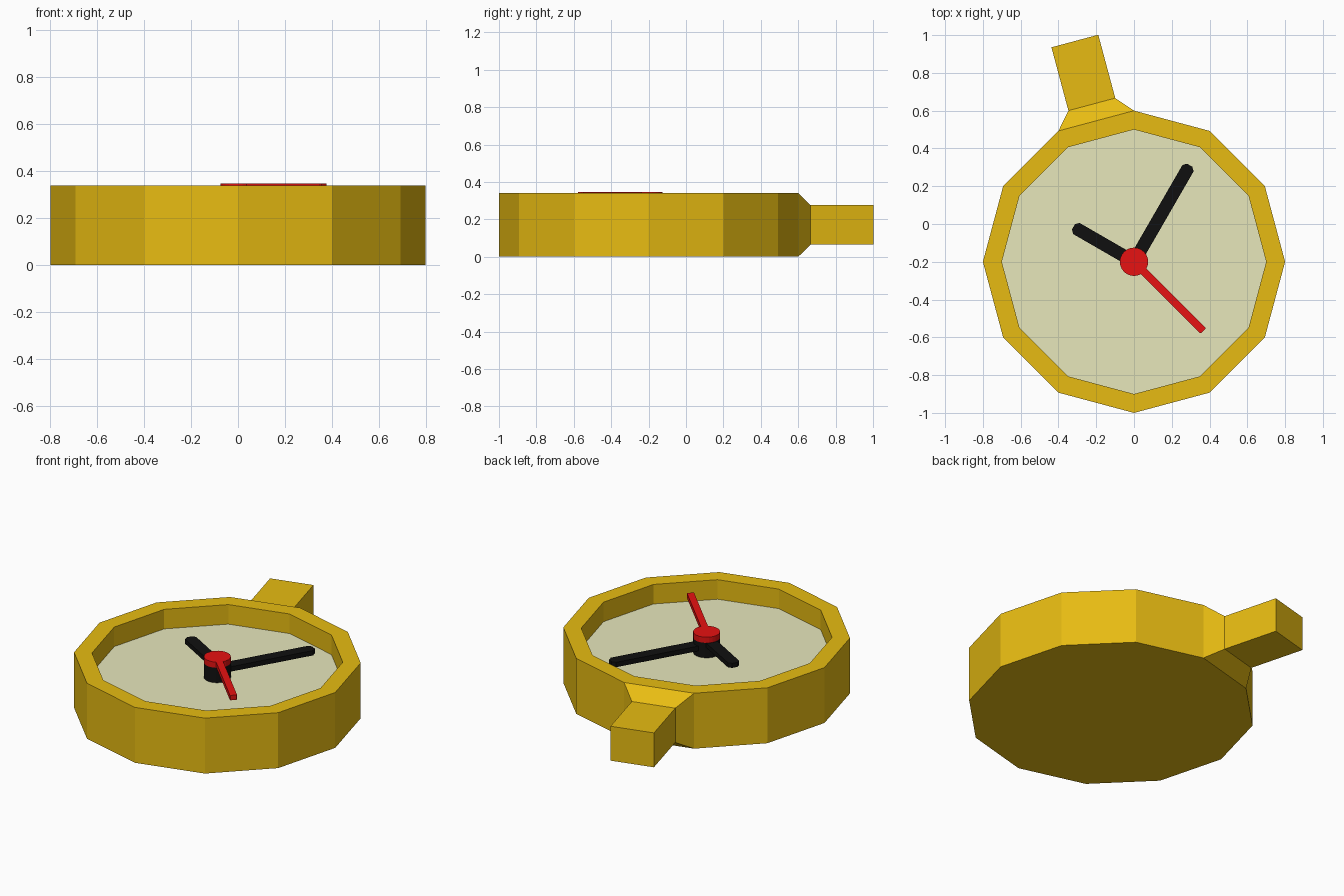
import bpy, bmesh, math
from mathutils import Matrix, Vector

cube = bpy.data.objects.get("Cube")
if cube:
    bpy.data.objects.remove(cube, do_unlink=True)

CENTRE = Vector((0, -0.2, 0))
HEIGHT, FLOOR, TOP = 0.34, 0.22, 0.347


def material(name, rgb):
    m = bpy.data.materials.new(name)
    m.use_nodes = True
    m.diffuse_color = (*rgb, 1)
    m.node_tree.nodes["Principled BSDF"].inputs["Base Color"].default_value = (*rgb, 1)
    return m


gold = material("gold", (0.8, 0.5, 0.006))
cream = material("cream", (0.8, 0.8, 0.5))
black = material("black", (0.005, 0.005, 0.005))
red = material("red", (0.8, 0.006, 0.006))


def finish(name, bm, *mats):
    bmesh.ops.recalc_face_normals(bm, faces=bm.faces)
    mesh = bpy.data.meshes.new(name)
    bm.to_mesh(mesh)
    bm.free()
    for m in mats:
        mesh.materials.append(m)
    ob = bpy.data.objects.new(name, mesh)
    ob.location = CENTRE
    bpy.context.collection.objects.link(ob)
    return ob


def extrude(bm, face, move, scale=1.0):
    """Extrude one face, shift it and scale it about its own middle."""
    new = bmesh.ops.extrude_discrete_faces(bm, faces=[face])["faces"][0]
    mid = new.calc_center_median()
    for v in new.verts:
        v.co = mid + (v.co - mid) * scale + Vector(move)
    return new


# Twelve-sided case with a sunken dial and a stem on one side
bm = bmesh.new()
bmesh.ops.create_cone(bm, cap_ends=True, segments=12, radius1=0.8, radius2=0.8,
                      depth=HEIGHT, matrix=Matrix.Translation((0, 0, HEIGHT / 2)))
bm.normal_update()
lid = max(bm.faces, key=lambda f: f.normal.z)
stem_dir = Vector((math.cos(math.radians(105)), math.sin(math.radians(105)), 0))
side = max(bm.faces, key=lambda f: f.normal.dot(stem_dir))
rim = extrude(bm, lid, (0, 0, 0), 0.7 / 0.8)
dial = extrude(bm, rim, (0, 0, FLOOR - HEIGHT))
dial.material_index = 1
neck = extrude(bm, side, stem_dir * 0.09, 0.62)
extrude(bm, neck, stem_dir * 0.347)
finish("case", bm, gold, cream)


def hub(name, z0, z1, mat):
    bm = bmesh.new()
    bmesh.ops.create_cone(bm, cap_ends=True, segments=24, radius1=0.075, radius2=0.075,
                          depth=z1 - z0, matrix=Matrix.Translation((0, 0, (z0 + z1) / 2)))
    finish(name, bm, mat)


def hand(name, angle, length, width, z0, z1, mat, tip=0.0):
    """Flat bar from the hub, with a bevelled tip."""
    w = width / 2
    outline = [(0, -w), (length - tip, -w), (length, -w + tip),
               (length, w - tip), (length - tip, w), (0, w)]
    bm = bmesh.new()
    face = bm.faces.new([bm.verts.new((x, y, z0)) for x, y in outline])
    top = bmesh.ops.extrude_face_region(bm, geom=[face])["geom"]
    for v in top:
        if isinstance(v, bmesh.types.BMVert):
            v.co.z = z1
    ob = finish(name, bm, mat)
    ob.rotation_euler.z = math.radians(angle)


# Centre post and cap
hub("centre_post", FLOOR, 0.312, black)
hub("centre_cap", 0.312, TOP, red)

# Hands
hand("minute_hand", 60, 0.59, 0.068, 0.255, 0.285, black, 0.018)
hand("hour_hand", 150, 0.37, 0.068, 0.283, 0.311, black, 0.018)
hand("second_hand", -45, 0.518, 0.04, 0.317, TOP, red, 0.004)
